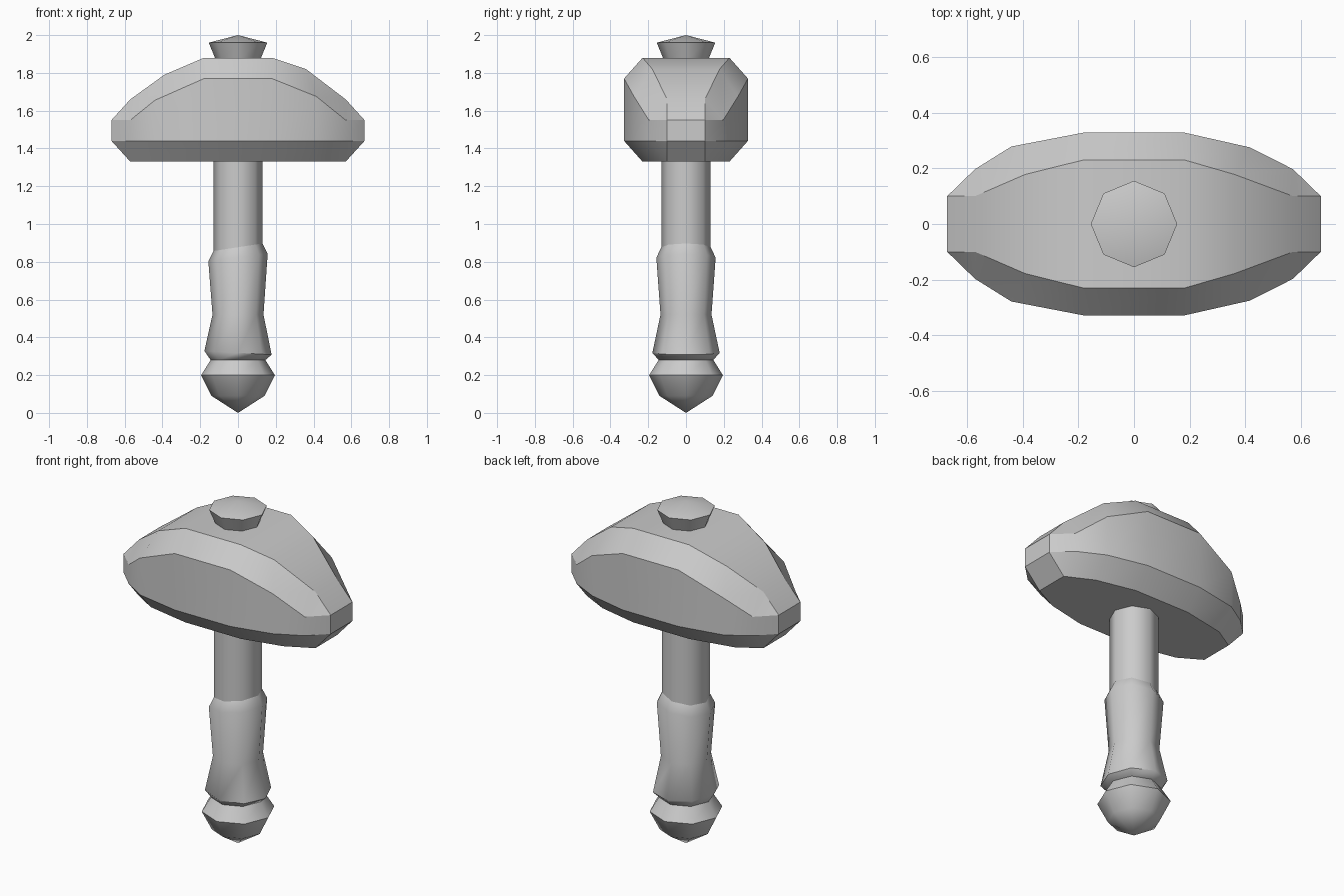
import bpy
import bmesh
from math import cos, sin, tau, radians

cube = bpy.data.objects.get("Cube")
if cube:
    bpy.data.objects.remove(cube, do_unlink=True)

grey = bpy.data.materials.new("plain_grey")
grey.use_nodes = True
GREY = (0.6, 0.6, 0.6, 1)
grey.diffuse_color = GREY
grey.node_tree.nodes["Principled BSDF"].inputs["Base Color"].default_value = GREY


def loft(name, rings, smooth_angle):
    """Skin a row of closed rings, cap both ends and weld collapsed points."""
    bm = bmesh.new()
    loops = [[bm.verts.new(p) for p in ring] for ring in rings]
    for a, b in zip(loops, loops[1:]):
        for i in range(len(a)):
            j = (i + 1) % len(a)
            bm.faces.new((a[i], a[j], b[j], b[i]))
    bm.faces.new(loops[0])
    bm.faces.new(loops[-1])
    bmesh.ops.remove_doubles(bm, verts=bm.verts, dist=0.0005)
    bmesh.ops.recalc_face_normals(bm, faces=bm.faces)
    mesh = bpy.data.meshes.new(name)
    bm.to_mesh(mesh)
    bm.free()
    mesh.materials.append(grey)
    obj = bpy.data.objects.new(name, mesh)
    bpy.context.collection.objects.link(obj)
    bpy.ops.object.select_all(action='DESELECT')
    obj.select_set(True)
    bpy.context.view_layer.objects.active = obj
    bpy.ops.object.shade_smooth_by_angle(angle=radians(smooth_angle))
    return obj


def turned(name, profile, sides=8):
    """Turned part; each profile row is radius, height, sideways tilt."""
    rings = []
    for r, z, tilt in profile:
        angles = [tau * i / sides for i in range(sides)]
        rings.append([(r * cos(a), r * sin(a), z + tilt * cos(a)) for a in angles])
    return loft(name, rings, 50)


# Pommel
turned("pommel", [(0, 0, 0), (0.14, 0.09, 0), (0.195, 0.2, 0), (0.145, 0.28, 0)])

# Waisted grip with slightly slanted rims
turned("grip", [(0.145, 0.28, 0), (0.178, 0.318, -0.01), (0.135, 0.52, 0),
                (0.157, 0.822, 0.02), (0.13, 0.877, 0.02)])

# Shaft, running up into the head
turned("shaft", [(0.13, 0.84, 0), (0.13, 1.36, 0)])

# Cap on top of the head
turned("top_cap", [(0.118, 1.87, 0), (0.155, 1.96, 0), (0, 2.0, 0)])

# Chamfered head: top x, top z, top half width, side x, side z, side half width
BASE, CHAMFER = 1.33, 1.44
stations = [
    (-0.57, 1.66, 0.10, -0.57, 1.55, 0.197),
    (-0.39, 1.79, 0.178, -0.44, 1.655, 0.278),
    (-0.18, 1.88, 0.23, -0.18, 1.77, 0.328),
    (0.18, 1.88, 0.23, 0.18, 1.77, 0.328),
    (0.36, 1.82, 0.178, 0.415, 1.675, 0.275),
    (0.57, 1.66, 0.10, 0.57, 1.55, 0.197),
]


def section(tx, tz, tw, sx, sz, sw, base=BASE):
    half = [(tx, tw, tz), (sx, sw, sz), (sx, sw, CHAMFER), (sx, tw, base)]
    return half + [(x, -y, z) for x, y, z in reversed(half)]


def end(x):
    return section(x, 1.55, 0.10, x, 1.55, 0.10, CHAMFER)


loft("head", [end(-0.67)] + [section(*s) for s in stations] + [end(0.67)], 30)
